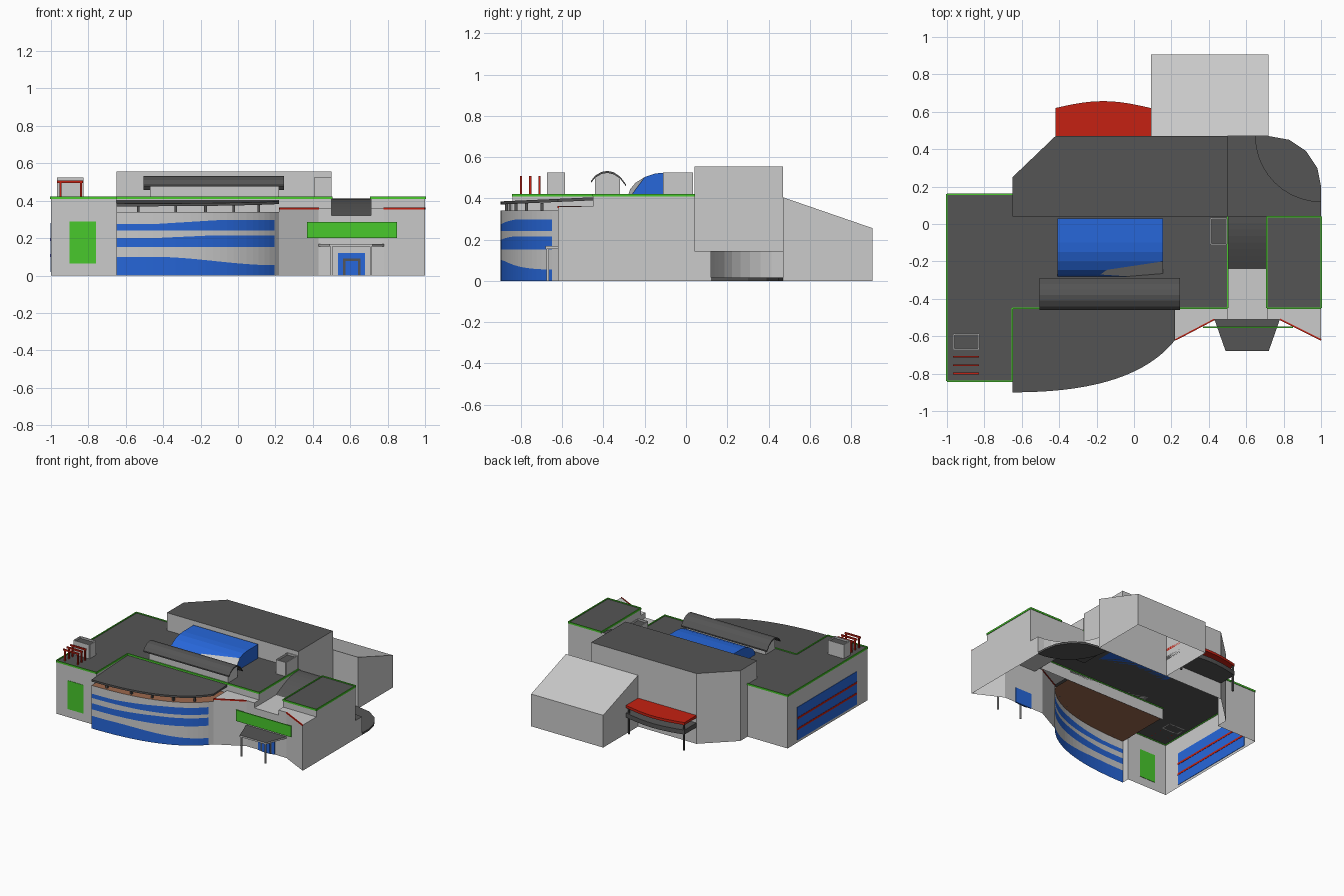
import bpy, bmesh, math
from mathutils import Vector

if "Cube" in bpy.data.objects:
    bpy.data.objects.remove(bpy.data.objects["Cube"])


def material(name, rgb):
    m = bpy.data.materials.new(name)
    m.diffuse_color = (*rgb, 1)
    m.use_nodes = True
    m.node_tree.nodes["Principled BSDF"].inputs["Base Color"].default_value = m.diffuse_color
    return m


GREY = material("light grey", (0.6, 0.6, 0.6))
DARK = material("dark grey", (0.09, 0.09, 0.09))
BLUE = material("blue", (0.02, 0.135, 0.7))
GREEN = material("green", (0.065, 0.58, 0.025))
RED = material("red", (0.56, 0.015, 0.006))
BROWN = material("brown", (0.33, 0.14, 0.075))


def mesh(name, verts, faces, mats, idx=None):
    me = bpy.data.meshes.new(name)
    me.from_pydata(verts, [], faces)
    for m in mats:
        me.materials.append(m)
    if idx:
        for p, i in zip(me.polygons, idx):
            p.material_index = i
    ob = bpy.data.objects.new(name, me)
    bpy.context.collection.objects.link(ob)
    return ob


def wall(name, pts, z0, z1, mat=GREY):
    """Open sheet following a plan path; outside is on the right of the path."""
    n = len(pts)
    v = [(x, y, z0) for x, y in pts] + [(x, y, z1) for x, y in pts]
    return mesh(name, v, [(i, i + 1, n + i + 1, n + i) for i in range(n - 1)], [mat])


def roof(name, pts, z, mat=DARK):
    return mesh(name, [(x, y, z) for x, y in pts], [tuple(range(len(pts)))], [mat])


def prism(name, pts, z0, z1, side, top=None):
    """Closed slab from an anticlockwise plan outline."""
    n = len(pts)
    v = [(x, y, z0) for x, y in pts] + [(x, y, z1) for x, y in pts]
    f = [(i, (i + 1) % n, n + (i + 1) % n, n + i) for i in range(n)]
    f += [tuple(range(n, 2 * n)), tuple(reversed(range(n)))]
    return mesh(name, v, f, [side, top or side], [0] * n + [1, 0])


def rect(x0, x1, y0, y1):
    return [(x0, y0), (x1, y0), (x1, y1), (x0, y1)]


def box(name, x0, x1, y0, y1, z0, z1, mat, top=None):
    return prism(name, rect(x0, x1, y0, y1), z0, z1, mat, top)


def extrude_x(name, prof, x0, x1, mat):
    """Closed (y, z) profile run along x."""
    n = len(prof)
    v = [(x0, y, z) for y, z in prof] + [(x1, y, z) for y, z in prof]
    f = [(i, n + i, n + (i + 1) % n, (i + 1) % n) for i in range(n)]
    f += [tuple(range(n)), tuple(reversed(range(n, 2 * n)))]
    ob = mesh(name, v, f, [mat, GREY])
    bm = bmesh.new()
    bm.from_mesh(ob.data)
    bmesh.ops.recalc_face_normals(bm, faces=bm.faces)
    bm.to_mesh(ob.data)
    bm.free()
    return ob


def trim(name, pts, z, mat, h=0.014, t=0.004):
    """Thin edging strip along a plan path."""
    for (ax, ay), (bx, by) in zip(pts, pts[1:]):
        d = Vector((bx - ax, by - ay)).normalized() * t
        nx, ny = d.y, -d.x
        prism(name, [(ax + nx, ay + ny), (bx + nx, by + ny), (bx - nx, by - ny), (ax - nx, ay - ny)],
              z - h, z, mat)


H, HA = 0.415, 0.555

# Left wing and main hall (open underneath, like the rest of the shell)
wall("left_wing_walls", [(-0.65, 0.16), (-1, 0.16), (-1, -0.84), (-0.65, -0.84)], 0, H)
wall("left_wing_inner_wall", [(-0.65, -0.84), (-0.65, -0.45)], 0.34, H)
wall("main_hall_front_wall", [(-0.65, -0.45), (0.5, -0.45), (0.5, 0.04)], 0.32, H)
roof("main_roof", [(-1, -0.84), (-0.65, -0.84), (-0.65, -0.45), (0.5, -0.45), (0.5, 0.04),
                   (-0.65, 0.04), (-0.65, 0.16), (-1, 0.16)], H)
trim("green_roof_trim", [(-0.65, 0.16), (-1, 0.16), (-1, -0.84), (-0.65, -0.84), (-0.65, -0.45),
                         (0.5, -0.45), (0.5, 0.04)], 0.422, GREEN)
box("left_green_panel", -0.9, -0.76, -0.843, -0.837, 0.065, 0.29, GREEN)
box("left_window", -1.003, -0.997, -0.70, 0.04, 0.02, 0.28, BLUE)
for z in (0.1, 0.185):
    box("left_window_bar", -1.005, -0.995, -0.70, 0.04, z, z + 0.015, RED)

# Auditorium
aud = [(0.5, 0.47), (-0.42, 0.47), (-0.65, 0.25), (-0.65, 0.16)]
wall("auditorium_back_walls", aud, 0, HA)
wall("auditorium_upper_walls", [(-0.65, 0.16), (-0.65, 0.04), (0.5, 0.04)], H, HA)
wall("auditorium_right_wall", [(0.5, 0.04), (0.5, 0.47)], 0.145, HA)
roof("auditorium_roof", [(-0.65, 0.04), (0.5, 0.04)] + aud[:-1], HA)

# Rear annex with sloping roof
x0, x1, y0, y1, za, zb = 0.09, 0.72, 0.47, 0.905, 0.405, 0.255
mesh("rear_annex", [(x0, y0, 0), (x1, y0, 0), (x1, y1, 0), (x0, y1, 0),
                    (x0, y0, za), (x1, y0, za), (x1, y1, zb), (x0, y1, zb)],
     [(1, 2, 6, 5), (2, 3, 7, 6), (3, 0, 4, 7), (4, 5, 6, 7), (0, 1, 5, 4)], [GREY])

# Rear canopy: bowed red roof over a dark slab on two posts
bow = [(0.09 - 0.51 * i / 10, 0.62 + 0.037 * math.sin(math.pi * i / 10)) for i in range(11)]
bow = [(-0.42, 0.47), (0.09, 0.47)] + bow
prism("rear_canopy_roof", bow, 0.205, 0.225, RED)
prism("rear_canopy_slab", bow, 0.13, 0.165, DARK)
for x in (-0.41, 0.07):
    box("rear_canopy_post", x - 0.006, x + 0.006, 0.605, 0.617, 0, 0.205, DARK)

# Low corner room with concave wall, on a rounded ground slab
arc = [(1 + 0.35 * math.cos(a), 0.47 + 0.35 * math.sin(a))
       for a in [math.radians(270 - 9 * i) for i in range(11)]]
outer = [(1, 0.04), (1, 0.2), (0.98, 0.3), (0.92, 0.39), (0.83, 0.45), (0.72, 0.47)]
wall("corner_room_wall", [(1, 0.04)] + arc + [(0.5, 0.47)], 0, 0.145)
roof("corner_room_roof", [(0.5, 0.04), (1, 0.04)] + arc + [(0.5, 0.47)], 0.145)
prism("corner_ground_slab", [arc[0]] + outer[1:] + arc[:0:-1], 0, 0.015, DARK)

# Right wing
R = rect(0.71, 1, -0.45, 0.04)
wall("right_wing_upper_walls", [R[3], R[0], R[1]], 0.32, H)
wall("right_wing_side_wall", [R[1], R[2]], 0, H)
wall("right_wing_back_wall", [R[2], (0.5, 0.04)], 0.145, H)
roof("right_wing_roof", R, H)
trim("right_wing_trim", R + R[:1], 0.422, GREEN)

# Entrance: splayed walls, flat middle and curved roof behind
lw = [(0.22, -0.62), (0.43, -0.51)]
rw = [(0.78, -0.51), (1, -0.62)]
wall("entrance_splayed_walls", lw + rw + [(1, -0.45)], 0, 0.32)
wall("entrance_left_upper", lw + [(0.5, -0.51), (0.5, -0.45)], 0.32, 0.36)
wall("entrance_right_upper", [(0.71, -0.45), (0.71, -0.51)] + rw + [(1, -0.45)], 0.32, 0.36)
roof("entrance_left_roof", [(0.22, -0.45)] + lw + [(0.5, -0.51), (0.5, -0.45)], 0.36, GREY)
roof("entrance_right_roof", [(0.71, -0.45), (0.71, -0.51)] + rw + [(1, -0.45)], 0.36, GREY)
roof("entrance_middle_roof", rect(0.5, 0.71, -0.51, -0.24), 0.32, GREY)
trim("red_trim_left", lw, 0.363, RED, 0.01)
trim("red_trim_right", rw, 0.363, RED, 0.01)
prof = [(-0.24 + 0.28 * i / 8, 0.32 + 0.09 * math.sin(math.pi / 2 * i / 8)) for i in range(9)]
n = len(prof)
mesh("entrance_curved_roof", [(x, y, z) for x in (0.5, 0.71) for y, z in prof],
     [(i, n + i, n + i + 1, i + 1) for i in range(n - 1)], [DARK])
box("entrance_green_sign", 0.37, 0.85, -0.555, -0.547, 0.2, 0.287, GREEN)
prism("porch_canopy", [(0.43, -0.51), (0.49, -0.68), (0.72, -0.68), (0.78, -0.51)], 0.155, 0.168, GREY, DARK)
for x in (0.5, 0.71):
    box("porch_column", x - 0.005, x + 0.005, -0.675, -0.665, 0, 0.155, GREY)
box("door_surround", 0.535, 0.68, -0.515, -0.507, 0, 0.12, BLUE)
box("door_frame", 0.562, 0.655, -0.519, -0.511, 0, 0.09, DARK)
box("door_leaf", 0.575, 0.642, -0.522, -0.514, 0, 0.078, BLUE)

# Curved front block with swelling blue window bands
P = [Vector(p) for p in ((-0.65, -0.9), (-0.35, -0.9), (0.03, -0.86), (0.22, -0.62))]
N = 24
curve = []
for i in range(N + 1):
    t = i / N
    curve.append(tuple((1 - t) ** 3 * P[0] + 3 * t * (1 - t) ** 2 * P[1]
                       + 3 * t * t * (1 - t) * P[2] + t ** 3 * P[3]))
verts, faces, idx = [], [], []
for x, y in curve:
    s = max(0, min(1, (x + 0.45) / 0.65))
    low = 0.1 - 0.045 * s * s * (3 - 2 * s)
    mid, top = min(0.215, 0.2 + 0.03 * s), min(0.298, 0.275 + 0.04 * s)
    verts += [(x, y, z) for z in (0, low, 0.152, mid, 0.242, top, 0.34)]
for i in range(N):
    for k in range(6):
        a = i * 7 + k
        faces.append((a, a + 7, a + 8, a + 1))
        idx.append(0 if k % 2 or i == N - 1 else 1)
mesh("curved_front_wall", verts, faces, [GREY, BLUE], idx)
wall("curved_block_end_wall", [(-0.65, -0.84), (-0.65, -0.9)], 0, 0.34)
plan = curve + [(0.22, -0.45), (-0.65, -0.45)]
roof("terrace_floor", plan, 0.34, BROWN)
canopy = prism("terrace_canopy", plan, 0.37, 0.385, DARK)
for v in canopy.data.vertices:
    v.co.z += 0.02 * (v.co.y + 0.9) / 0.45
for i in (3, 8, 12, 16, 20):
    x, y = curve[i]
    box("terrace_post", x - 0.007, x + 0.007, y + 0.02, y + 0.034, 0.34, 0.378, DARK)

# Blue quarter-barrel skylight with its front right corner cut off
sky = extrude_x("blue_skylight", [(0.03, H), (-0.28, H), (-0.27, 0.445), (-0.245, 0.475), (-0.2, 0.503),
                                  (-0.15, 0.52), (-0.1, 0.525), (0.03, 0.525)], -0.41, 0.155, BLUE)
a, b, c = Vector((-0.03, -0.28, H)), Vector((0.155, -0.2, 0.503)), Vector((0.155, -0.265, H))
no = (b - a).cross(c - a).normalized()
no = no if no.y < 0 else -no
bm = bmesh.new()
bm.from_mesh(sky.data)
cut = bmesh.ops.bisect_plane(bm, geom=bm.verts[:] + bm.edges[:] + bm.faces[:], plane_co=a, plane_no=no,
                             clear_outer=True)
edges = [e for e in cut["geom_cut"] if isinstance(e, bmesh.types.BMEdge)]
for f in bmesh.ops.edgeloop_fill(bm, edges=edges)["faces"]:
    f.material_index = 1
bm.to_mesh(sky.data)
bm.free()

# Dark arched roof over a long light box
pipe = [(-0.46, 0.485), (-0.44, 0.51), (-0.41, 0.528), (-0.38, 0.533), (-0.35, 0.526), (-0.32, 0.506), (-0.29, 0.467)]
extrude_x("arched_roof", pipe + [(y, z - 0.01) for y, z in pipe[::-1]], -0.505, 0.245, DARK)
extrude_x("arched_roof_body", [(-0.44, H)] + [(y, z - 0.008) for y, z in pipe[1:-1]] + [(-0.32, H)],
          -0.47, 0.22, GREY)

# Roof boxes with parapets
for name, (xa, xb, ya, yb) in (("stair_box", (0.41, 0.495, -0.108, 0.03)),
                               ("roof_unit", (-0.965, -0.83, -0.67, -0.59))):
    r = rect(xa, xb, ya, yb)
    trim(name + "_wall", r + r[:1], 0.525, GREY, 0.525 - H)
    roof(name + "_roof", r, 0.512)

# Red gate frames on the left wing
for y in (-0.71, -0.755, -0.8):
    box("red_frame_beam", -0.968, -0.83, y - 0.005, y + 0.005, 0.495, 0.507, RED)
    for x in (-0.95, -0.84):
        box("red_frame_post", x - 0.005, x + 0.005, y - 0.005, y + 0.005, H, 0.495, RED)
